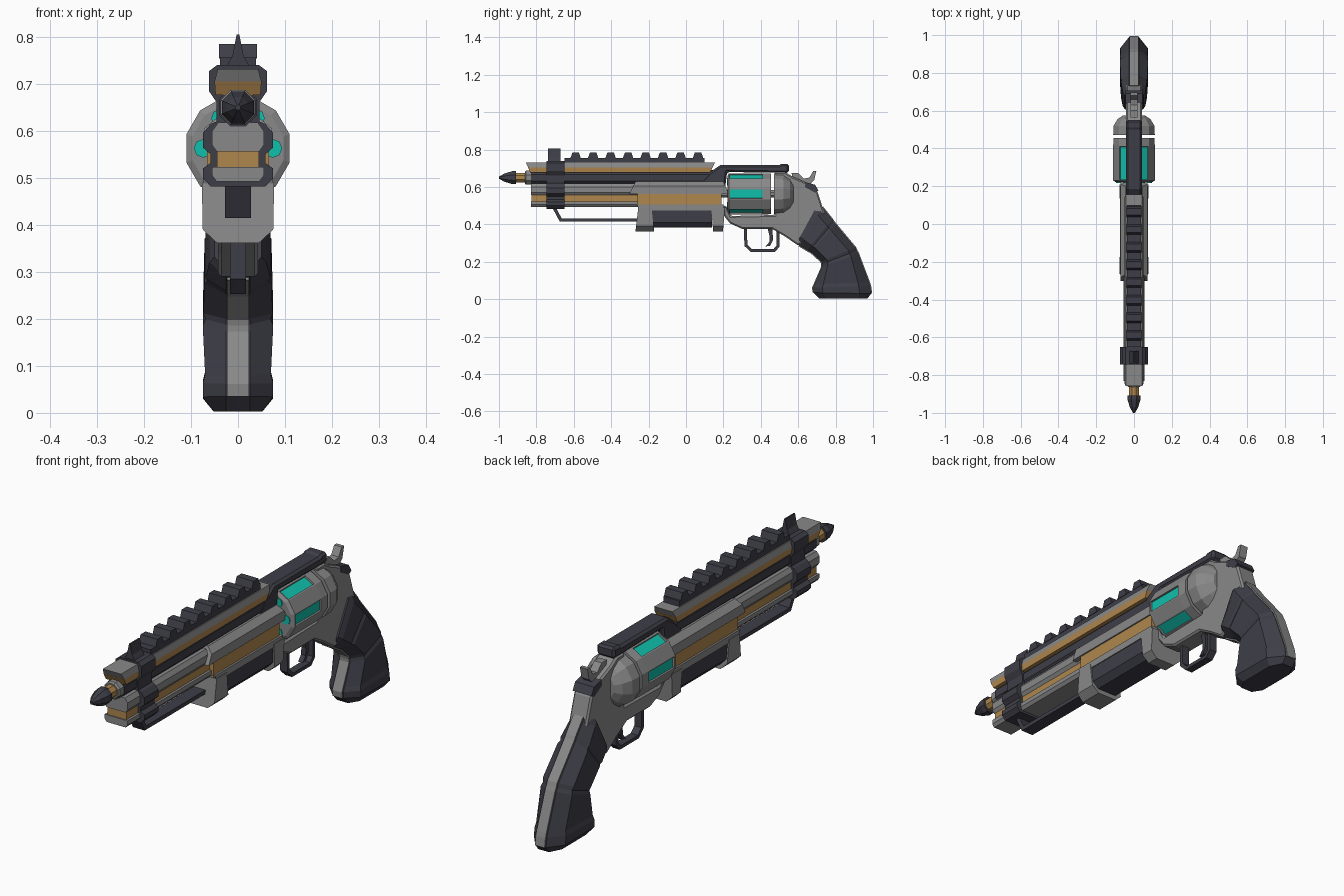
import bpy, bmesh, math

if "Cube" in bpy.data.objects:
    bpy.data.objects.remove(bpy.data.objects["Cube"])


def mat(name, r, g, b):
    m = bpy.data.materials.new(name)
    m.diffuse_color = (r, g, b, 1)
    m.use_nodes = True
    m.node_tree.nodes["Principled BSDF"].inputs["Base Color"].default_value = m.diffuse_color
    return m


GREY = mat("steel grey", 0.25, 0.25, 0.25)
DARK = mat("dark gunmetal", 0.048, 0.048, 0.064)
TAN = mat("brass tan", 0.43, 0.24, 0.075)
TEAL = mat("teal glow", 0.005, 0.52, 0.41)


def finish(bm, name, *mats):
    bmesh.ops.recalc_face_normals(bm, faces=bm.faces)
    me = bpy.data.meshes.new(name)
    bm.to_mesh(me)
    bm.free()
    for m in mats:
        me.materials.append(m)
    ob = bpy.data.objects.new(name, me)
    bpy.context.collection.objects.link(ob)
    return ob


def loft(name, rings, *mats):
    """Skin a list of equal-length closed rings and cap the ends."""
    bm = bmesh.new()
    vs = [[bm.verts.new(p) for p in ring] for ring in rings]
    n = len(rings[0])
    for a, b in zip(vs, vs[1:]):
        for i in range(n):
            j = (i + 1) % n
            bm.faces.new((a[i], a[j], b[j], b[i]))
    bm.faces.new(vs[0])
    bm.faces.new(vs[-1])
    return finish(bm, name, *mats)


def side(name, profile, half, m, bevel=0):
    """Side profile (y, z) extruded across x."""
    ob = loft(name, [[(x, y, z) for y, z in profile] for x in (-half, half)], m)
    if bevel:
        mod = ob.modifiers.new("bevel", 'BEVEL')
        mod.width, mod.segments, mod.limit_method = bevel, 1, 'ANGLE'
        mod.angle_limit = math.radians(60)
    return ob


def bar(name, half, y0, y1, m, slope=0, zref=0):
    """Half cross-section (x, z), mirrored, run along y; slope slants the ends."""
    sec = half + [(-x, z) for x, z in reversed(half)]
    return loft(name, [[(x, y + s * slope * (zref - z), z) for x, z in sec]
                       for y, s in ((y0, 1), (y1, -1))], m)


def lathe(name, prof, zc, n, m, phase=0.5):
    """(y, radius) profile turned about the y axis."""
    return loft(name, [[(r * math.cos((i + phase) * math.tau / n), y,
                         zc + r * math.sin((i + phase) * math.tau / n))
                        for i in range(n)] for y, r in prof], m)


# Muzzle tip
lathe("muzzle_tip", [(-1, .006), (-.97, .024), (-.93, .037), (-.908, .037)], .65, 8, DARK)
lathe("muzzle_neck", [(-.91, .028), (-.84, .028)], .65, 8, TAN)
lathe("muzzle_ring", [(-.862, .034), (-.855, .04), (-.82, .04)], .65, 8, GREY)

# Barrel stack
lathe("main_barrel", [(-.83, .044), (.2, .044)], .65, 8, DARK)
bar("top_rib", [(.043, .732), (.05, .705)], -.858, .155, GREY, .5, .732)
bar("top_rib_stripe", [(.05, .705), (.048, .677)], -.845, .142, TAN, .5, .705)
bar("lower_barrel_upper", [(.042, .618), (.055, .6), (.055, .57), (.045, .556)], -.83, -.25, GREY)
bar("lower_barrel_stripe", [(.045, .56), (.045, .518)], -.825, -.25, TAN)
bar("lower_barrel_base", [(.055, .523), (.055, .505), (.045, .492)], -.83, -.25, GREY)
bar("shroud_upper", [(.045, .628), (.072, .605), (.072, .563)], -.27, .2, GREY, -.5, .628)
bar("shroud_stripe", [(.066, .566), (.066, .495)], -.26, .19, TAN)

# Under-barrel forend: two grey end frames and a dark block between them
side("forend_shelf", [(-.262, .505), (-.25, .475), (.2, .475), (.2, .505)], .074, GREY)
bar("forend_panel", [(.07, .478), (.07, .41), (.045, .383)], -.19, .14, DARK)
END = [(.077, .49), (.075, .39), (.045, .362)]
bar("forend_front_frame", END, -.255, -.185, GREY, -.12, .49)
bar("forend_rear_frame", END, .135, .208, GREY, .08, .49)
side("under_rod", [(-.715, .49), (-.675, .415), (-.24, .415), (-.24, .432),
                   (-.665, .432), (-.695, .49)], .028, DARK)

# Barrel clamp and front sight
bar("barrel_clamp", [(.045, .74), (.062, .727), (.062, .685), (.046, .662), (.046, .62),
                     (.058, .615), (.075, .595), (.075, .565), (.058, .55), (.058, .532),
                     (.075, .52), (.075, .5), (.058, .482)], -.745, -.65, DARK)
bar("front_sight", [(.003, .805), (.012, .76), (.026, .735)], -.738, -.672, DARK)

# Toothed rail
bar("rail_base", [(.038, .756), (.038, .728)], -.65, .1, DARK)
for k in range(8):
    c = -.59 + k * .0935
    side(f"rail_tooth_{k + 1}", [(c - .028, .754), (c - .017, .785), (c + .017, .785),
                                 (c + .028, .754)], .04, DARK)

# Top strap with rear sight
side("top_strap", [(.08, .63), (.13, .68), (.185, .718), (.5, .718), (.51, .724), (.55, .724),
                   (.55, .675), (.22, .68), (.21, .6), (.13, .6)], .043, DARK, .01)

# Cylinder: twelve sides, every second one a recessed teal flute
ZC = .563
drum = lathe("cylinder", [(.222, .1), (.23, .114), (.415, .114), (.455, .112)], ZC, 12, GREY)
drum.data.materials.append(TEAL)
bm = bmesh.new()
bm.from_mesh(drum.data)
flutes = []
for f in bm.faces:
    c = f.calc_center_median()
    a = math.degrees(math.atan2(c.z - ZC, c.x)) % 60
    if .3 < c.y < .35 and min(a, 60 - a) < 5:
        flutes.append(f)
bmesh.ops.inset_individual(bm, faces=flutes, thickness=.008, depth=0)
bmesh.ops.inset_individual(bm, faces=flutes, thickness=.001, depth=-.008)
for f in flutes:
    f.material_index = 1
bm.to_mesh(drum.data)
bm.free()
for k in range(6):
    a = k * math.pi / 3
    cx, cz = .074 * math.cos(a), ZC + .074 * math.sin(a)
    loft(f"chamber_{k + 1}", [[(cx + .02 * math.cos(i * math.pi / 4), y,
                                cz + .02 * math.sin(i * math.pi / 4)) for i in range(8)]
                              for y in (.218, .226)], TEAL)
lathe("cylinder_axle", [(.18, .022), (.5, .022)], ZC, 8, GREY)
lathe("recoil_shield", [(.47, .114), (.52, .112), (.555, .09), (.575, .06)], ZC, 12, GREY)

# Frame
side("frame", [(.2, .5), (.2, .45), (.235, .405), (.3, .376), (.46, .376), (.53, .335),
               (.595, .29), (.66, .3), (.74, .46), (.705, .57), (.675, .61), (.57, .655),
               (.53, .68), (.475, .68), (.475, .45), (.24, .445), (.215, .5)], .043, GREY, .01)
side("hammer_seat", [(.635, .6), (.64, .625), (.69, .612), (.708, .58), (.69, .57)], .045, DARK)
side("hammer", [(.57, .62), (.565, .675), (.6, .675), (.63, .645), (.66, .65), (.68, .685),
                (.697, .685), (.685, .635), (.65, .605)], .018, GREY)

# Trigger and guard
outer = [(.31, .385), (.312, .285), (.345, .253), (.475, .253), (.5, .28), (.5, .365)]
inner = [(.326, .385), (.328, .292), (.352, .268), (.468, .268), (.485, .288), (.485, .365)]
side("trigger_guard", outer + inner[::-1], .017, DARK)
side("trigger", [(.435, .385), (.462, .385), (.465, .315), (.45, .285), (.425, .282),
                 (.445, .305), (.447, .335)], .011, DARK)

# Grip: sections run front to back (front y, z, back y, z, half width)
GRIP = [(.592, .3, .703, .505, .05), (.605, .288, .73, .49, .06),
        (.648, .262, .782, .425, .069), (.657, .256, .79, .412, .065),
        (.668, .252, .8, .4, .071), (.725, .2, .905, .275, .074),
        (.728, .188, .912, .258, .069), (.728, .175, .92, .243, .075),
        (.688, .08, .978, .09, .07), (.68, .062, .984, .07, .075),
        (.682, .035, .99, .03, .075), (.712, .003, .97, .003, .052)]


def grip_ring(s, width, grow):
    fy, fz, by, bz, w = s
    half = [(0, .026), (.16, w), (.8, w), (1, .026)]
    if width:
        half = [(0, width), (1, width)]
    dy, dz = by - fy, bz - fz
    length = math.hypot(dy, dz)
    pts = [(x, fy + dy * (t + (2 * t - 1) * grow / length),
            fz + dz * (t + (2 * t - 1) * grow / length)) for t, x in half]
    return pts + [(-x, y, z) for x, y, z in reversed(pts)]


loft("grip", [grip_ring(s, 0, 0) for s in GRIP], DARK)
loft("grip_strap", [grip_ring(s, .023, .006) for s in GRIP[1:11]], GREY)
